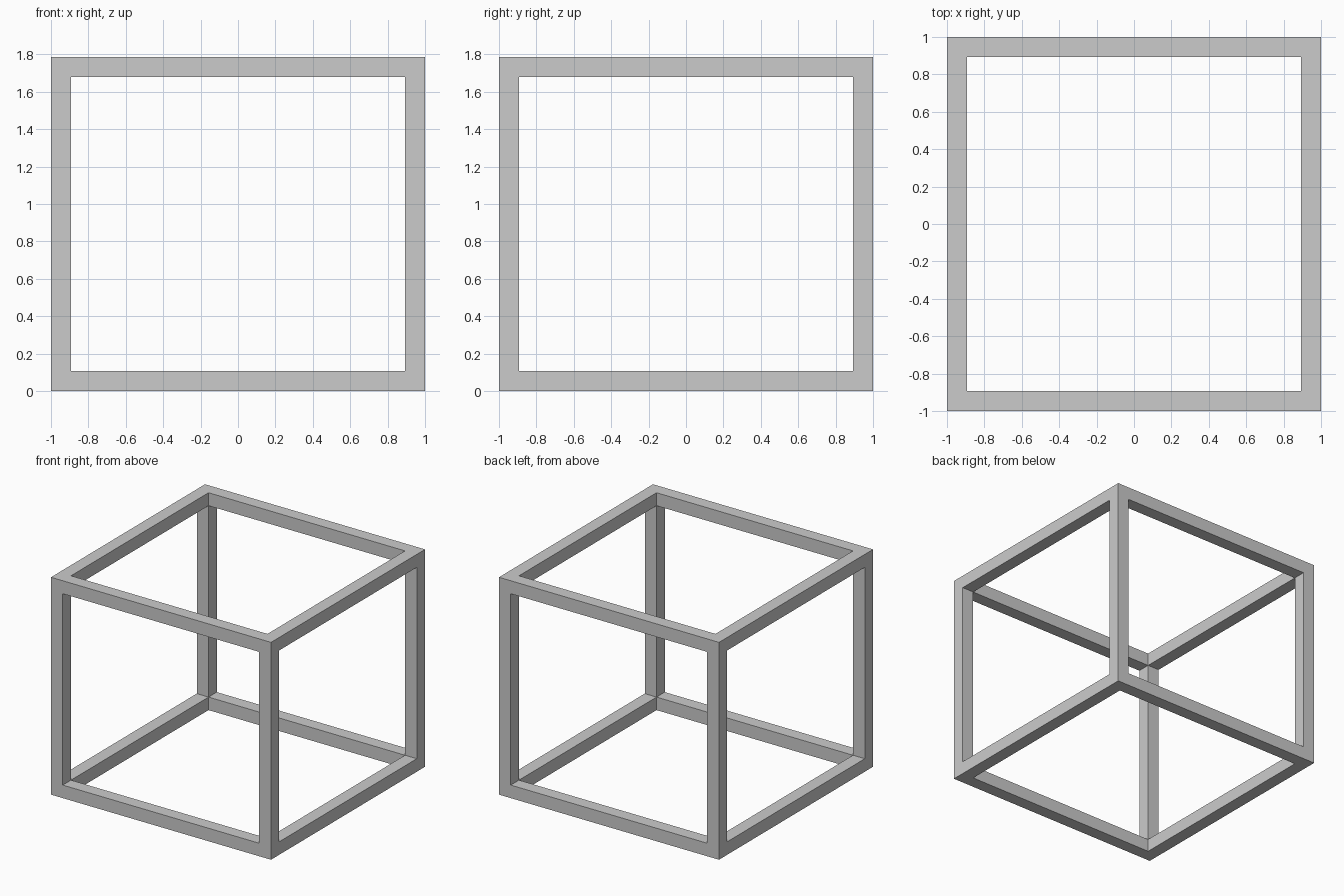
import bpy, bmesh
from itertools import product

if "Cube" in bpy.data.objects:
    bpy.data.objects.remove(bpy.data.objects["Cube"])

W, H, T = 2.0, 1.786, 0.107   # footprint, height, bar thickness

# Grid planes along each axis: outer edge, bar inner edge, bar inner edge, outer edge
side = [-W / 2, -W / 2 + T, W / 2 - T, W / 2]
planes = [side, side, [0, T, H - T, H]]


def solid(cell):
    # Cells on at least two outer layers form the edge bars and corners
    return all(0 <= i <= 2 for i in cell) and sum(i != 1 for i in cell) >= 2


bm = bmesh.new()
verts = {}


def vert(idx):
    if idx not in verts:
        verts[idx] = bm.verts.new([planes[a][idx[a]] for a in range(3)])
    return verts[idx]


# Skin only the exposed sides of the bars, so the frame is one clean shell
for cell in product(range(3), repeat=3):
    if not solid(cell):
        continue
    for axis, step in product(range(3), (0, 1)):
        neighbour = list(cell)
        neighbour[axis] += 2 * step - 1
        if solid(neighbour):
            continue
        u, v = (axis + 1) % 3, (axis + 2) % 3
        loop = []
        for du, dv in ((0, 0), (1, 0), (1, 1), (0, 1)):
            idx = list(cell)
            idx[axis] += step
            idx[u] += du
            idx[v] += dv
            loop.append(vert(tuple(idx)))
        bm.faces.new(loop if step else loop[::-1])

# Open box frame
mesh = bpy.data.meshes.new("box_frame")
bm.to_mesh(mesh)
bm.free()
frame = bpy.data.objects.new("box_frame", mesh)
bpy.context.collection.objects.link(frame)
